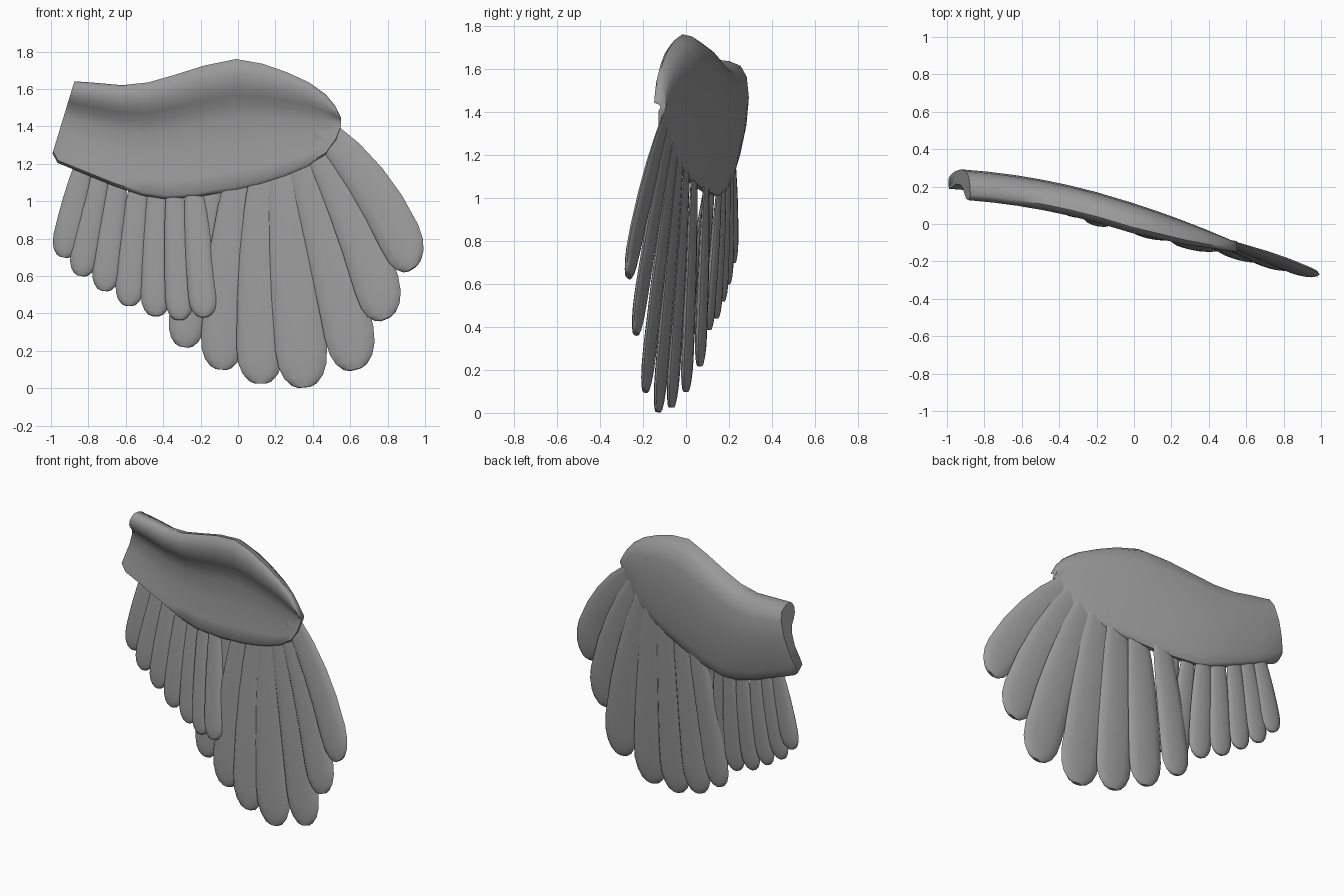
import bpy, bmesh, math
from mathutils import Vector

if "Cube" in bpy.data.objects:
    bpy.data.objects.remove(bpy.data.objects["Cube"])

grey = bpy.data.materials.new("grey")
grey.diffuse_color = (.32, .32, .32, 1)
grey.use_nodes = True
grey.node_tree.nodes["Principled BSDF"].inputs["Base Color"].default_value = grey.diffuse_color


def back_y(x):
    """Sweep of the wing's back surface seen from above."""
    return 0.11 - 0.329 * x - 0.143 * x * x


def mid_depth(k):
    """Depth of the arm's middle behind its back surface, for thickness factor k."""
    return -.08 * k + .02 * (1 - k)


def loft(name, rings):
    """Skin closed rings of points, cap both ends and shade smooth."""
    bm = bmesh.new()
    rows = [[bm.verts.new(p) for p in ring] for ring in rings]
    n = len(rows[0])
    for a, b in zip(rows, rows[1:]):
        for i in range(n):
            j = (i + 1) % n
            bm.faces.new((a[i], a[j], b[j], b[i]))
    bm.faces.new(rows[0])
    bm.faces.new(rows[-1][::-1])
    bmesh.ops.recalc_face_normals(bm, faces=bm.faces)
    me = bpy.data.meshes.new(name)
    bm.to_mesh(me)
    bm.free()
    me.materials.append(grey)
    ob = bpy.data.objects.new(name, me)
    bpy.context.collection.objects.link(ob)
    bpy.ops.object.select_all(action='DESELECT')
    ob.select_set(True)
    bpy.context.view_layer.objects.active = ob
    bpy.ops.object.shade_smooth_by_angle(angle=math.radians(50))
    return ob


# Wing arm: section (fraction down, depth from back), thick rolled top, thin lower sheet
section = [(0, -.13), (.015, -.085), (.07, -.035), (.2, -.008), (.45, 0), (.7, -.012),
           (.88, -.03), (.97, -.044), (1, -.06), (1, -.09), (.97, -.108),
           (.85, -.1), (.65, -.08), (.45, -.083), (.34, -.1), (.27, -.13),
           (.19, -.155), (.1, -.162), (.03, -.15)]
# Stations: top x, top z, bottom x, bottom z, thickness factor
stations = [(-.875, 1.64, -.992, 1.255, 1), (-.86, 1.64, -.965, 1.205, 1),
            (-.75, 1.632, -.82, 1.145, 1),
            (-.62, 1.62, -.66, 1.08, 1), (-.48, 1.635, -.51, 1.03, 1),
            (-.34, 1.675, -.38, 1.01, 1), (-.18, 1.725, -.22, 1.022, 1),
            (-.01, 1.76, -.04, 1.055, 1), (.13, 1.735, .11, 1.09, .9),
            (.26, 1.69, .25, 1.135, .78), (.38, 1.635, .37, 1.185, .6),
            (.47, 1.57, .47, 1.25, .45), (.52, 1.51, .525, 1.33, .35),
            (.55, 1.45, .55, 1.40, .25)]
rings = []
for tx, tz, bx, bz, k in stations:
    ring = []
    for s, d in section:
        x = tx + (bx - tx) * s
        y = back_y(x) + mid_depth(k) + (d + .08) * max(k, .35)
        ring.append((x, y, tz + (bz - tz) * s))
    rings.append(ring)
loft("wing_arm", rings)


def feather(name, rx, rz, tip, width, thick, bow, shift=0):
    """Flattened, round-tipped quill from inside the arm to tip, bowed sideways."""
    k = min(1, 1.05 - max(0, rx) * 1.4)
    a = Vector((rx, back_y(rx) + mid_depth(k) + .014 * k + shift, rz))
    b = Vector(tip)
    length = (b - a).length
    axis = (b - a) / length
    normal = Vector((.13, 1, 0)).normalized()
    side = axis.cross(normal).normalized()
    if side.x < 0:
        side.negate()
    normal = axis.cross(side).normalized()
    r = width / 2 / length
    profile = [(0, .55), (.2, .76), (.4, .89), (.6, .97), (1 - 1.5 * r, 1),
               (1 - .85 * r, .93), (1 - .4 * r, .75), (1 - .1 * r, .48), (1, .25)]
    rings = []
    for t, w in profile:
        c = a + (b - a) * t + side * bow * 4 * t * (1 - t)
        th = thick * min(.4 + 1.2 * t, .35 + w * .65)
        rings.append([c + side * (math.cos(q) * width / 2 * w) + normal * (math.sin(q) * th / 2)
                      for q in (2 * math.pi * i / 12 for i in range(12))])
    loft(name, rings)


# Long flight feathers: root x, z, tip x, y, z, width, bow
primaries = [(-.13, 1.15, -.29, .065, .22, .2, -.01), (.01, 1.18, -.09, 0, .1, .235, -.015),
             (.14, 1.2, .12, -.068, .025, .255, -.01), (.25, 1.24, .355, -.13, .005, .28, 0),
             (.33, 1.28, .63, -.19, .1, .27, .025), (.4, 1.34, .79, -.235, .37, .25, .04),
             (.45, 1.39, .935, -.27, .64, .24, .05)]
for i, (rx, rz, tx, ty, tz, w, bow) in enumerate(primaries):
    feather(f"long_feather_{i + 1}", rx, rz, (tx, ty, tz), w, .05, bow, .012 if i == 0 else 0)

# Short inner feathers: root x, z, tip x, y, z, width
secondaries = [(-.82, 1.22, -.935, .22, .7, .155), (-.73, 1.18, -.84, .195, .6, .155),
               (-.64, 1.15, -.715, .17, .52, .155), (-.53, 1.12, -.585, .14, .44, .16),
               (-.43, 1.1, -.44, .105, .385, .165), (-.34, 1.1, -.31, .05, .365, .15),
               (-.24, 1.1, -.18, .0, .38, .155)]
for i, (rx, rz, tx, ty, tz, w) in enumerate(secondaries):
    feather(f"short_feather_{i + 1}", rx, rz, (tx, ty, tz), w, .045, 0, -.012 if i > 4 else 0)
